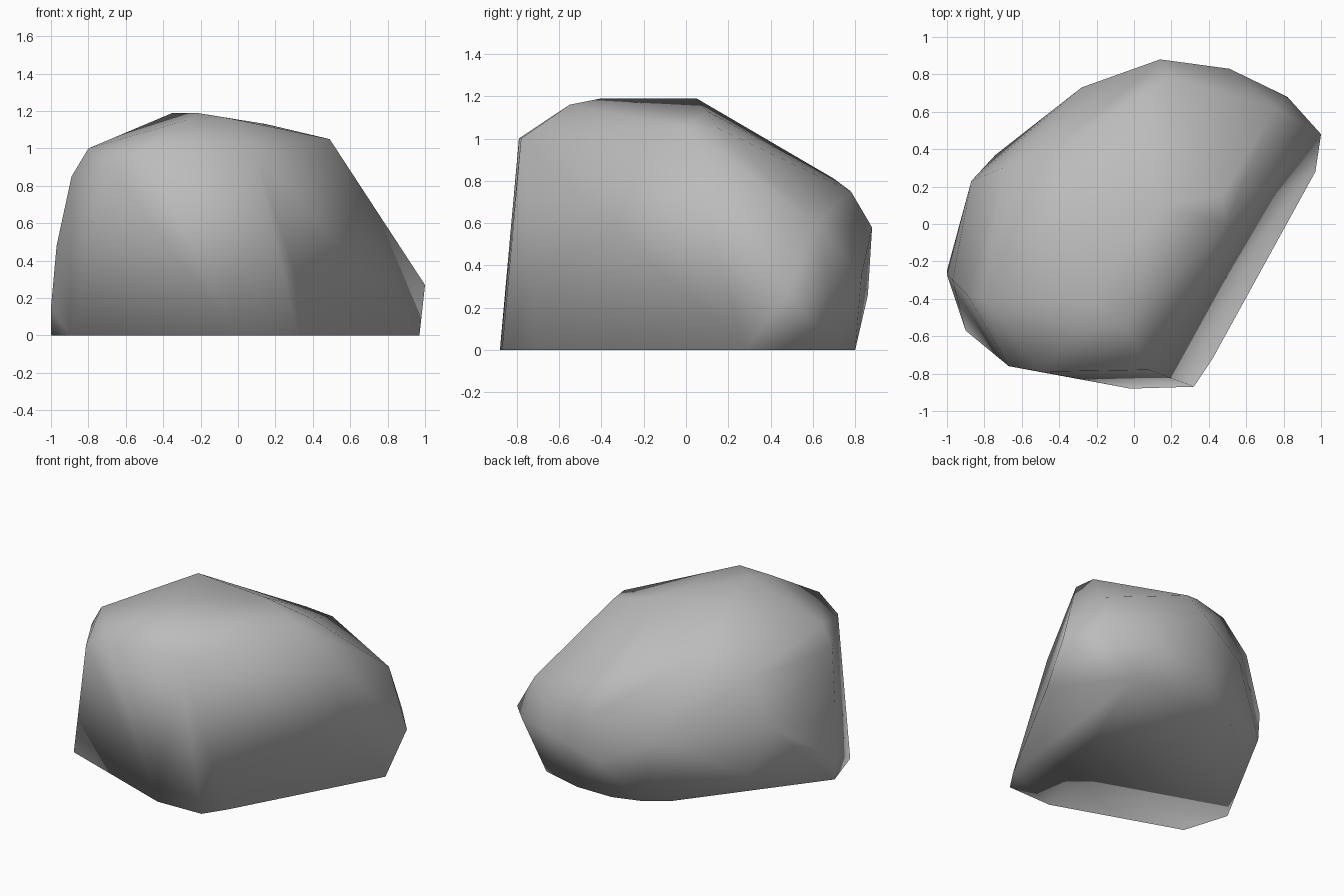
import bpy
import bmesh

# Remove the default cube only
default_cube = bpy.data.objects.get("Cube")
if default_cube:
    bpy.data.objects.remove(default_cube, do_unlink=True)


def make_material(name, colour):
    material = bpy.data.materials.new(name)
    material.use_nodes = True
    material.diffuse_color = colour
    shader = material.node_tree.nodes["Principled BSDF"]
    shader.inputs["Base Color"].default_value = colour
    shader.inputs["Roughness"].default_value = .9
    return material


def build_boulder(name, corner_groups, material):
    """Wrap a tight skin of facets around the chiselled corners."""
    bm = bmesh.new()
    for group in corner_groups:
        for corner in group:
            bm.verts.new(corner)
    result = bmesh.ops.convex_hull(bm, input=bm.verts[:])
    spare = set(result["geom_interior"]) | set(result["geom_unused"])
    spare_verts = [item for item in spare if isinstance(item, bmesh.types.BMVert)]
    bmesh.ops.delete(bm, geom=spare_verts, context="VERTS")
    bmesh.ops.dissolve_limit(bm, angle_limit=.02, verts=bm.verts[:], edges=bm.edges[:])
    bmesh.ops.recalc_face_normals(bm, faces=bm.faces[:])
    for face in bm.faces:
        face.smooth = True
    mesh = bpy.data.meshes.new(name)
    bm.to_mesh(mesh)
    bm.free()
    mesh.materials.append(material)
    boulder = bpy.data.objects.new(name, mesh)
    bpy.context.collection.objects.link(boulder)
    return boulder


# Flat footprint resting on the ground
footprint = [(x, y, 0) for x, y in (
    (-1, -.25), (-.73, .1), (-.33, .62), (-.16, .74), (.03, .8), (.3, .8),
    (.6, .72), (.97, .28), (.42, -.72), (.32, -.87), (-.02, -.88), (-.9, -.57),
)]

# Bulging flanks
flanks = [
    (-1, -.27, .15), (-.97, -.3, .48), (-.87, .23, .5), (-.74, .37, .2),
    (-.28, .73, .45), (.1, .86, .26), (.14, .88, .58), (.51, .83, .35),
    (.82, .68, .3), (1, .48, .27), (.76, .62, .6), (.2, .78, .75),
]

# Upper shoulders
shoulders = [
    (-.89, -.38, .85), (-.8, -.4, 1), (-.67, -.76, .9), (-.5, -.79, 1),
    (.08, -.78, 1), (-.7, .3, .85), (-.42, .4, .98), (.05, .7, .81),
    (.49, 0, 1.05), (.47, .15, 1.05),
]

# Broken crown
crown = [
    (-.7, -.3, 1.04), (-.35, .05, 1.19), (-.22, -.4, 1.19),
    (-.04, -.55, 1.16), (-.28, -.56, 1.15), (.15, .1, 1.13),
]

stone = make_material("grey stone", (.5, .5, .5, 1))
build_boulder("boulder", (footprint, flanks, shoulders, crown), stone)
